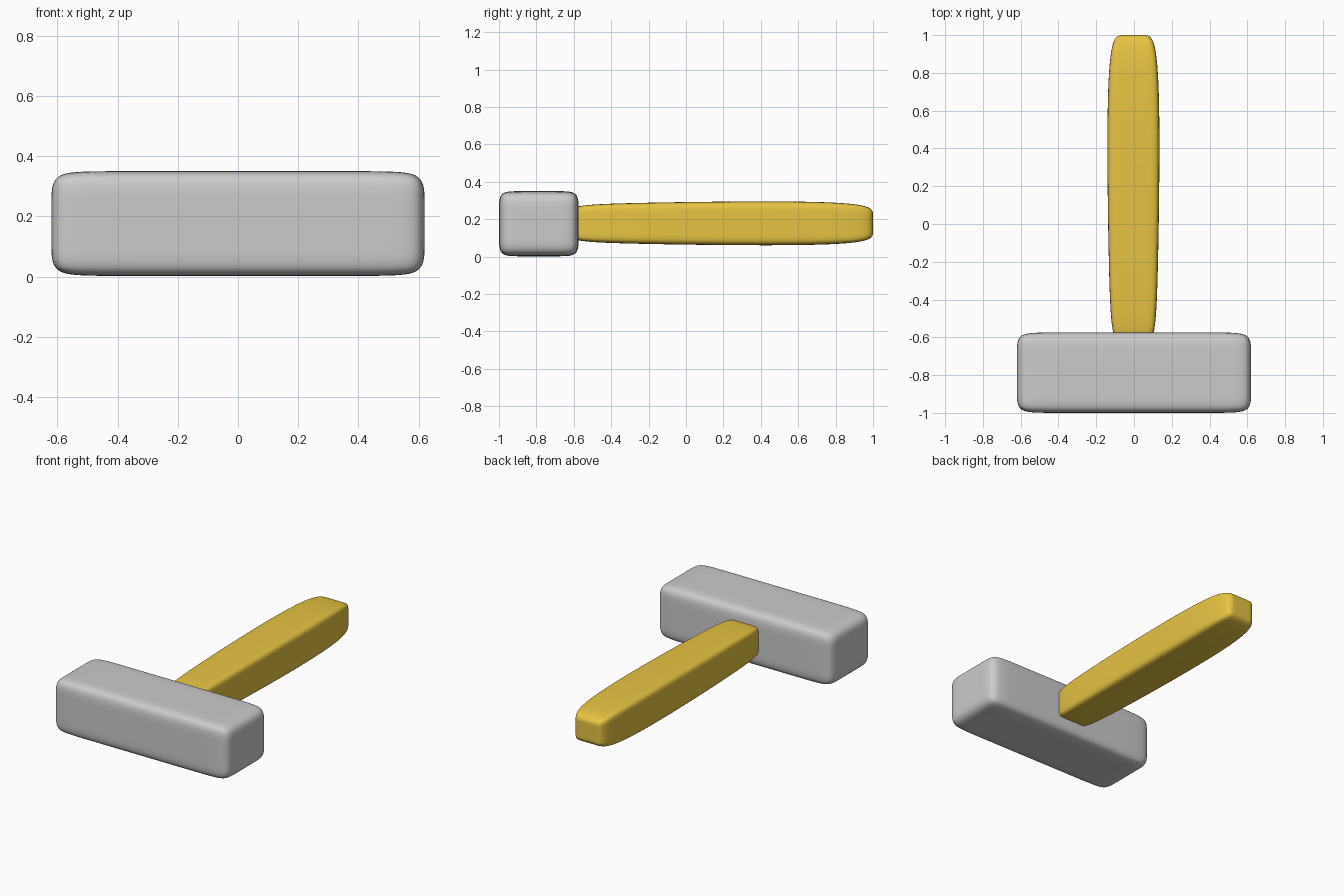
import bpy, bmesh
from mathutils import Vector

if "Cube" in bpy.data.objects:
    bpy.data.objects.remove(bpy.data.objects["Cube"])


def soft_bar(name, axis, sections, centre, inner):
    """Subdivided bar: sections = (position, half_u, half_v) along axis; inner = cross-section loop fraction."""
    bm = bmesh.new()
    bmesh.ops.create_cube(bm, size=2)
    u, v = [i for i in range(3) if i != axis]
    lo, hi = sections[0][0], sections[-1][0]
    cuts = [(axis, 2 * (s[0] - lo) / (hi - lo) - 1) for s in sections[1:-1]]
    cuts += [(u, inner[0]), (u, -inner[0]), (v, inner[1]), (v, -inner[1])]
    for a, t in cuts:
        co, no = Vector(), Vector()
        co[a], no[a] = t, 1
        geom = bm.verts[:] + bm.edges[:] + bm.faces[:]
        bmesh.ops.bisect_plane(bm, geom=geom, plane_co=co, plane_no=no)
    # fit each ring to its section
    for vert in bm.verts:
        pos = lo + (vert.co[axis] + 1) / 2 * (hi - lo)
        s = min(sections, key=lambda q: abs(q[0] - pos))
        vert.co[axis] = s[0]
        vert.co[u] = centre[u] + vert.co[u] * s[1]
        vert.co[v] = centre[v] + vert.co[v] * s[2]
    for f in bm.faces:
        f.smooth = True
    me = bpy.data.meshes.new(name)
    bm.to_mesh(me)
    bm.free()
    ob = bpy.data.objects.new(name, me)
    bpy.context.collection.objects.link(ob)
    sub = ob.modifiers.new("smooth", 'SUBSURF')
    sub.levels = sub.render_levels = 4
    return ob


# hammer head
hy, hz = 0.213, 0.174
soft_bar("head", 0, [(x, hy, hz) for x in (-0.62, -0.46, 0.46, 0.62)],
         (0, -0.787, 0.176), (0.53, 0.43))

# wooden handle, tapering into the head
handle = soft_bar("handle", 1,
                  [(-0.63, 0.113, 0.096), (-0.33, 0.13, 0.110),
                   (0.58, 0.143, 0.122), (1.0, 0.122, 0.104)],
                  (-0.003, 0, 0.178), (0.45, 0.45))
wood = bpy.data.materials.new("wood")
wood.diffuse_color = (0.8, 0.55, 0.055, 1)
wood.use_nodes = True
wood.node_tree.nodes["Principled BSDF"].inputs["Base Color"].default_value = wood.diffuse_color
handle.data.materials.append(wood)
